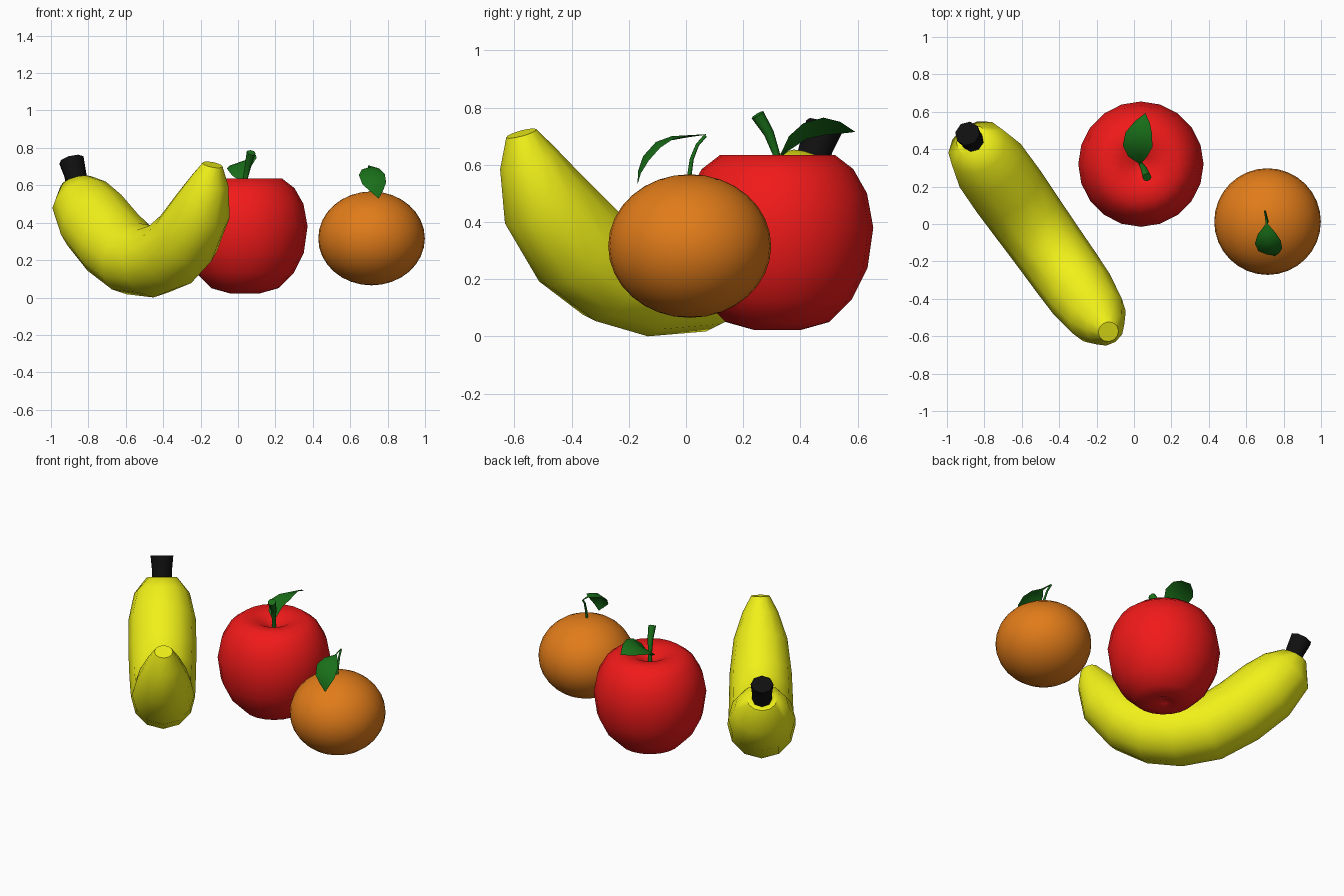
import bpy, math
from mathutils import Vector

def material(name, rgb):
    m = bpy.data.materials.new(name)
    m.diffuse_color = (*rgb, 1)
    return m

YELLOW = material("yellow", (0.88, 0.88, 0.01))
RED = material("red", (0.88, 0.01, 0.01))
ORANGE = material("orange", (0.75, 0.2, 0.01))
GREEN = material("green", (0.01, 0.16, 0.01))
BLACK = material("black", (0.005, 0.005, 0.005))

def make(name, verts, faces, mat, angle=50):
    me = bpy.data.meshes.new(name)
    me.from_pydata([tuple(v) for v in verts], [], faces)
    ob = bpy.data.objects.new(name, me)
    bpy.context.collection.objects.link(ob)
    me.materials.append(mat)
    bpy.ops.object.select_all(action='DESELECT')
    ob.select_set(True)
    bpy.context.view_layer.objects.active = ob
    bpy.ops.object.mode_set(mode='EDIT')
    bpy.ops.mesh.select_all(action='SELECT')
    bpy.ops.mesh.remove_doubles(threshold=0.0005)
    bpy.ops.mesh.normals_make_consistent(inside=False)
    bpy.ops.object.mode_set(mode='OBJECT')
    bpy.ops.object.shade_smooth_by_angle(angle=math.radians(angle))
    return ob

def quads(rows, n):
    return [(i * n + j, i * n + (j + 1) % n, (i + 1) * n + (j + 1) % n, (i + 1) * n + j)
            for i in range(rows - 1) for j in range(n)]

def tube(name, path, radii, n, side, mat):
    """Sweep a polygon along a path; side is a vector across the bend."""
    pts = [Vector(p) for p in path]
    verts = []
    for i, (p, r) in enumerate(zip(pts, radii)):
        t = (pts[min(i + 1, len(pts) - 1)] - pts[max(i - 1, 0)]).normalized()
        v = t.cross(side).normalized()
        u = v.cross(t)
        verts += [p + r * (math.cos(a) * u + math.sin(a) * v)
                  for a in (2 * math.pi * k / n for k in range(n))]
    k = len(pts)
    caps = [tuple(range(n)), tuple(range((k - 1) * n, k * n))]
    return make(name, verts, quads(k, n) + caps, mat)

def lathe(name, profile, centre, n, mat):
    verts = [(centre[0] + r * math.cos(2 * math.pi * j / n),
              centre[1] + r * math.sin(2 * math.pi * j / n), z)
             for r, z in profile for j in range(n)]
    return make(name, verts, quads(len(profile), n), mat, 80)

def leaf(name, rows):
    """Each row is left edge, midrib, right edge."""
    verts = [p for row in rows for p in row]
    faces = [(i * 3 + j, i * 3 + j + 1, i * 3 + j + 4, i * 3 + j + 3)
             for i in range(len(rows) - 1) for j in range(2)]
    return make(name, verts, faces, GREEN, 60)

# Banana: bent in a vertical plane turned across the scene
side = Vector((0.815, 0.58, 0))
def in_plane(s, z):
    return (-0.363 + 0.58 * s, -0.258 - 0.815 * s, z)

rings = [(0.39, 0.71, 0.055), (0.36, 0.62, 0.105), (0.29, 0.475, 0.16), (0.145, 0.315, 0.185),
         (0, 0.23, 0.19), (-0.165, 0.193, 0.193), (-0.35, 0.208, 0.198), (-0.53, 0.295, 0.203),
         (-0.70, 0.415, 0.2), (-0.82, 0.53, 0.165), (-0.86, 0.615, 0.09)]
tube("banana", [in_plane(s, z) for s, z, r in rings], [r for s, z, r in rings], 12, side, YELLOW)
tube("banana_stem", [in_plane(-0.855, 0.60), in_plane(-0.875, 0.66), in_plane(-0.91, 0.735)],
     [0.06, 0.06, 0.068], 8, side, BLACK)

# Apple with dimples above and below
lathe("apple", [(0, 0.05), (0.03, 0.04), (0.08, 0.022), (0.18, 0.05), (0.26, 0.13), (0.315, 0.24),
                (0.335, 0.38), (0.313, 0.5), (0.265, 0.585), (0.2, 0.635), (0.11, 0.625),
                (0.04, 0.59), (0, 0.57)], (0.037, 0.32), 20, RED)
tube("apple_stem", [(0.037, 0.32, 0.57), (0.04, 0.315, 0.64), (0.055, 0.29, 0.71), (0.07, 0.25, 0.775)],
     [0.012, 0.013, 0.018, 0.024], 8, Vector((1, 0, 0)), GREEN)
leaf("apple_leaf", [
    [(0.03, 0.32, 0.615), (0.035, 0.325, 0.62), (0.04, 0.325, 0.625)],
    [(-0.03, 0.36, 0.65), (0.035, 0.37, 0.675), (0.07, 0.36, 0.70)],
    [(-0.06, 0.42, 0.69), (0.035, 0.42, 0.715), (0.098, 0.41, 0.745)],
    [(-0.045, 0.49, 0.705), (0.04, 0.48, 0.735), (0.097, 0.48, 0.765)],
    [(0.005, 0.55, 0.71), (0.05, 0.54, 0.735), (0.085, 0.54, 0.75)],
    [(0.059, 0.592, 0.715), (0.06, 0.593, 0.715), (0.061, 0.592, 0.715)]])

# Orange: slightly flattened ball
lathe("orange", [(0.285 * math.sin(math.pi * i / 16), 0.316 - 0.251 * math.cos(math.pi * i / 16))
                 for i in range(17)], (0.714, 0.013), 32, ORANGE)
tube("orange_stem", [(0.71, 0.01, 0.55), (0.712, 0.02, 0.62), (0.707, 0.04, 0.67), (0.70, 0.068, 0.702)],
     [0.008, 0.007, 0.006, 0.006], 8, Vector((1, 0, 0)), GREEN)
leaf("orange_leaf", [
    [(0.696, 0.07, 0.705), (0.70, 0.07, 0.707), (0.704, 0.07, 0.705)],
    [(0.704, 0.0, 0.695), (0.71, 0.0, 0.703), (0.716, 0.0, 0.70)],
    [(0.662, -0.055, 0.685), (0.715, -0.05, 0.70), (0.755, -0.045, 0.69)],
    [(0.646, -0.105, 0.655), (0.72, -0.105, 0.68), (0.785, -0.09, 0.66)],
    [(0.665, -0.145, 0.605), (0.732, -0.15, 0.63), (0.792, -0.13, 0.615)],
    [(0.71, -0.163, 0.565), (0.742, -0.167, 0.58), (0.775, -0.158, 0.57)],
    [(0.751, -0.17, 0.53), (0.752, -0.17, 0.53), (0.753, -0.17, 0.53)]])
